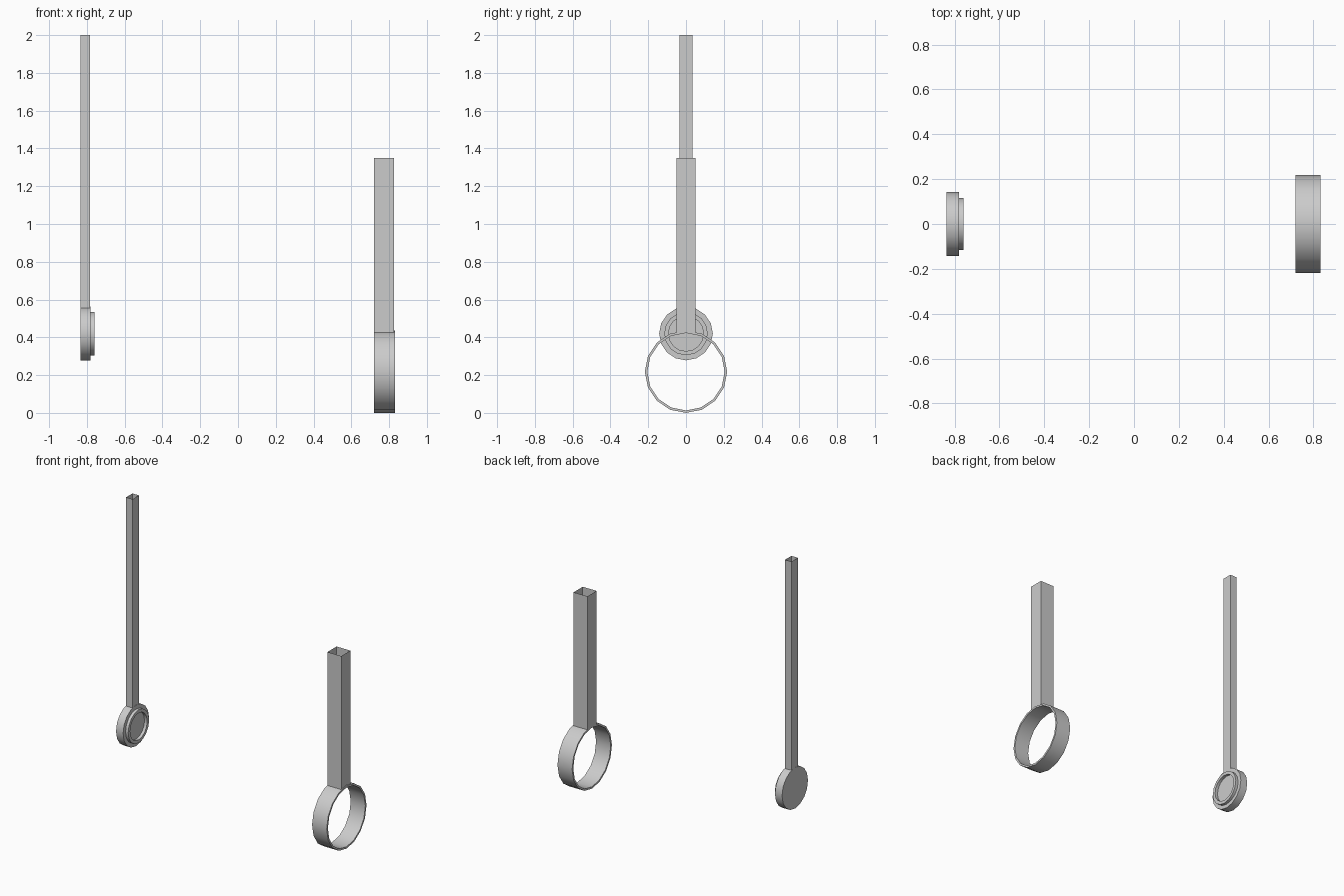
import bpy, bmesh
from math import sin, cos, pi

if "Cube" in bpy.data.objects:
    bpy.data.objects.remove(bpy.data.objects["Cube"])


def finish(name, bm, smooth=False):
    bmesh.ops.remove_doubles(bm, verts=bm.verts, dist=1e-5)
    bmesh.ops.recalc_face_normals(bm, faces=bm.faces)
    me = bpy.data.meshes.new(name)
    bm.to_mesh(me)
    bm.free()
    ob = bpy.data.objects.new(name, me)
    bpy.context.collection.objects.link(ob)
    if smooth:
        bpy.ops.object.select_all(action='DESELECT')
        ob.select_set(True)
        bpy.context.view_layer.objects.active = ob
        bpy.ops.object.shade_smooth_by_angle(angle=pi / 6)
    return ob


def lathe_x(name, profile, zc, n=16, closed=False):
    """Spin (x, radius) points around the x axis; radius 0 closes a face."""
    bm = bmesh.new()
    rings = []
    for x, r in profile:
        rings.append([bm.verts.new((x, r * sin(2 * pi * i / n), zc + r * cos(2 * pi * i / n)))
                      for i in range(n)] if r else None)
    pairs = list(zip(rings, rings[1:]))
    if closed:
        pairs.append((rings[-1], rings[0]))
    for a, b in pairs:
        if a is None or b is None:
            bm.faces.new(a or b)
            continue
        for i in range(n):
            j = (i + 1) % n
            bm.faces.new((a[i], a[j], b[j], b[i]))
    return finish(name, bm, True)


def open_post(name, x0, x1, hy, z0, z1):
    """Square thin-walled post, open at both ends."""
    bm = bmesh.new()
    corners = [(x0, -hy), (x1, -hy), (x1, hy), (x0, hy)]
    lo, hi = ([bm.verts.new((x, y, z)) for x, y in corners] for z in (z0, z1))
    for i in range(4):
        j = (i + 1) % 4
        bm.faces.new((lo[i], lo[j], hi[j], hi[i]))
    return finish(name, bm)


# Long thin rod with stepped, recessed disc
open_post("long_rod", -0.833, -0.783, 0.035, 0.55, 2.0)
lathe_x("stepped_disc", [(-0.835, 0), (-0.835, 0.142), (-0.781, 0.142), (-0.781, 0.115),
                         (-0.761, 0.115), (-0.761, 0.093), (-0.781, 0.093), (-0.781, 0)], 0.42)

# Short thick rod with open ring
open_post("short_rod", 0.72, 0.826, 0.05, 0.425, 1.35)
lathe_x("open_ring", [(0.72, 0.218), (0.832, 0.218), (0.832, 0.205), (0.72, 0.205)],
        0.218, closed=True)
